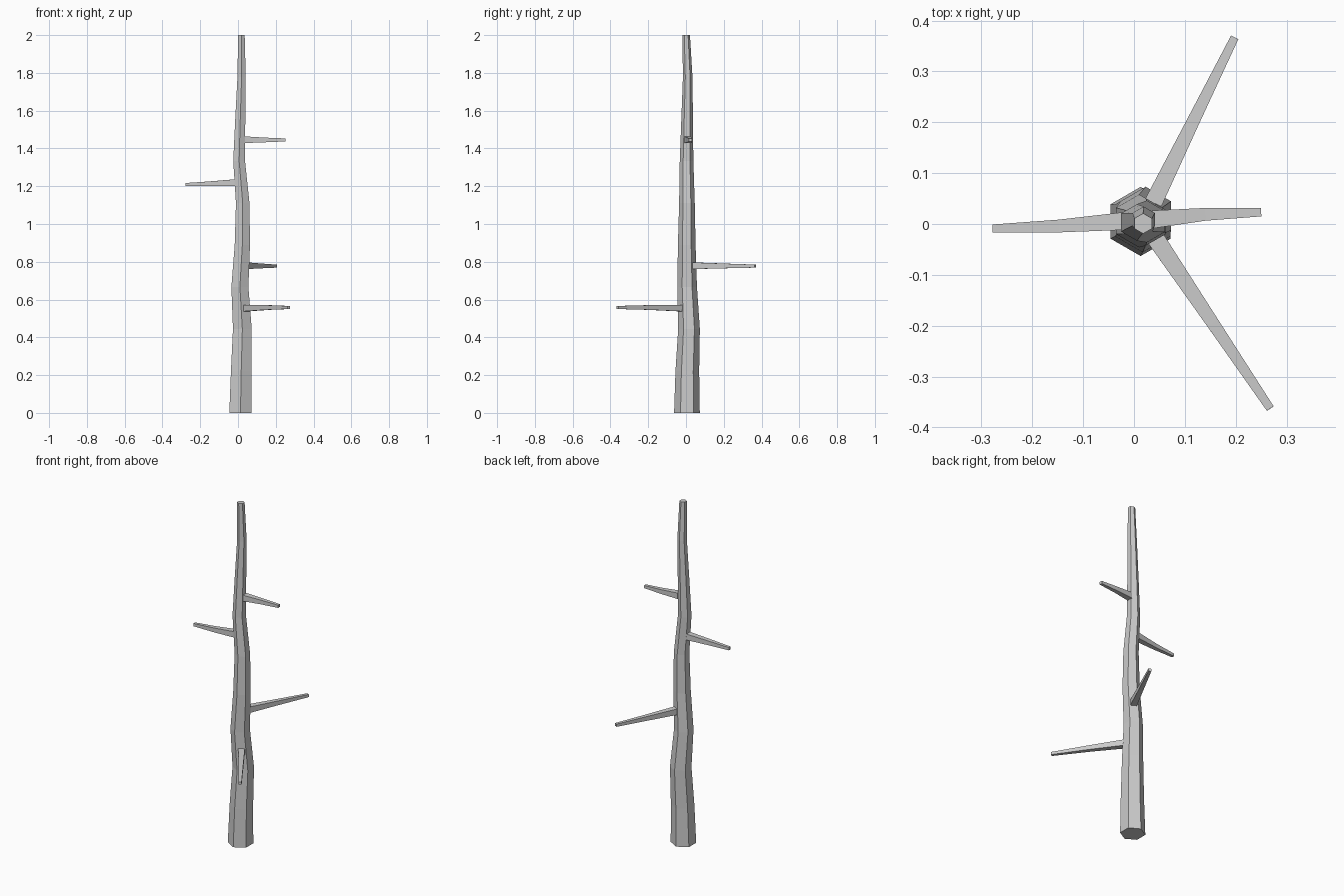
import bpy, bmesh, math
from mathutils import Vector

if "Cube" in bpy.data.objects:
    bpy.data.objects.remove(bpy.data.objects["Cube"])


def tube(name, rings, sides):
    """Capped tube through rings of (centre, radius, side axis, up axis, phase)."""
    bm = bmesh.new()
    loops = []
    for c, r, u, v, phase in rings:
        loop = []
        for i in range(sides):
            a = phase + 2 * math.pi * i / sides
            loop.append(bm.verts.new(c + u * (r * math.cos(a)) + v * (r * math.sin(a))))
        loops.append(loop)
    for lo, hi in zip(loops, loops[1:]):
        for i in range(sides):
            j = (i + 1) % sides
            bm.faces.new((lo[i], lo[j], hi[j], hi[i]))
    bm.faces.new(loops[0][::-1])
    bm.faces.new(loops[-1])
    bmesh.ops.recalc_face_normals(bm, faces=bm.faces)
    me = bpy.data.meshes.new(name)
    bm.to_mesh(me)
    bm.free()
    ob = bpy.data.objects.new(name, me)
    bpy.context.collection.objects.link(ob)
    return ob


# Trunk: tapering hexagonal stem that wanders slightly at each ring
drift = [(.013, .005), (.017, .007), (.023, .016), (.010, .006), (.023, .004),
         (.025, .005), (.006, .003), (.012, .006), (.019, .009), (.018, .001)]
X, Y, Z = Vector((1, 0, 0)), Vector((0, 1, 0)), Vector((0, 0, 1))
rings = []
for i, (x, y) in enumerate(drift):
    t = i / (len(drift) - 1)
    rings.append((Vector((x, y, 2 * t)), .068 + (.020 - .068) * t, X, Y, math.pi / 6))
tube("trunk", rings, 6)

# Branches: square tapering twigs, given by base, middle and tip
branches = {
    "branch_low_front": [(.043, -.029, .555), (.155, -.195, .558), (.268, -.363, .558)],
    "branch_mid_back": [(.038, .042, .779), (.117, .203, .778), (.198, .367, .777)],
    "branch_high_left": [(-.017, .006, 1.219), (-.148, -.004, 1.213), (-.278, -.009, 1.209)],
    "branch_top_right": [(.037, .009, 1.446), (.140, .019, 1.445), (.250, .023, 1.445)],
}
for name, pts in branches.items():
    pts = [Vector(p) for p in pts]
    d = (pts[-1] - pts[0]).normalized()
    side = d.cross(Z).normalized()
    up = side.cross(d)
    rings = [(p, w / math.sqrt(2), side, up, math.pi / 4)
             for p, w in zip(pts, (.035, .025, .016))]
    tube(name, rings, 4)
